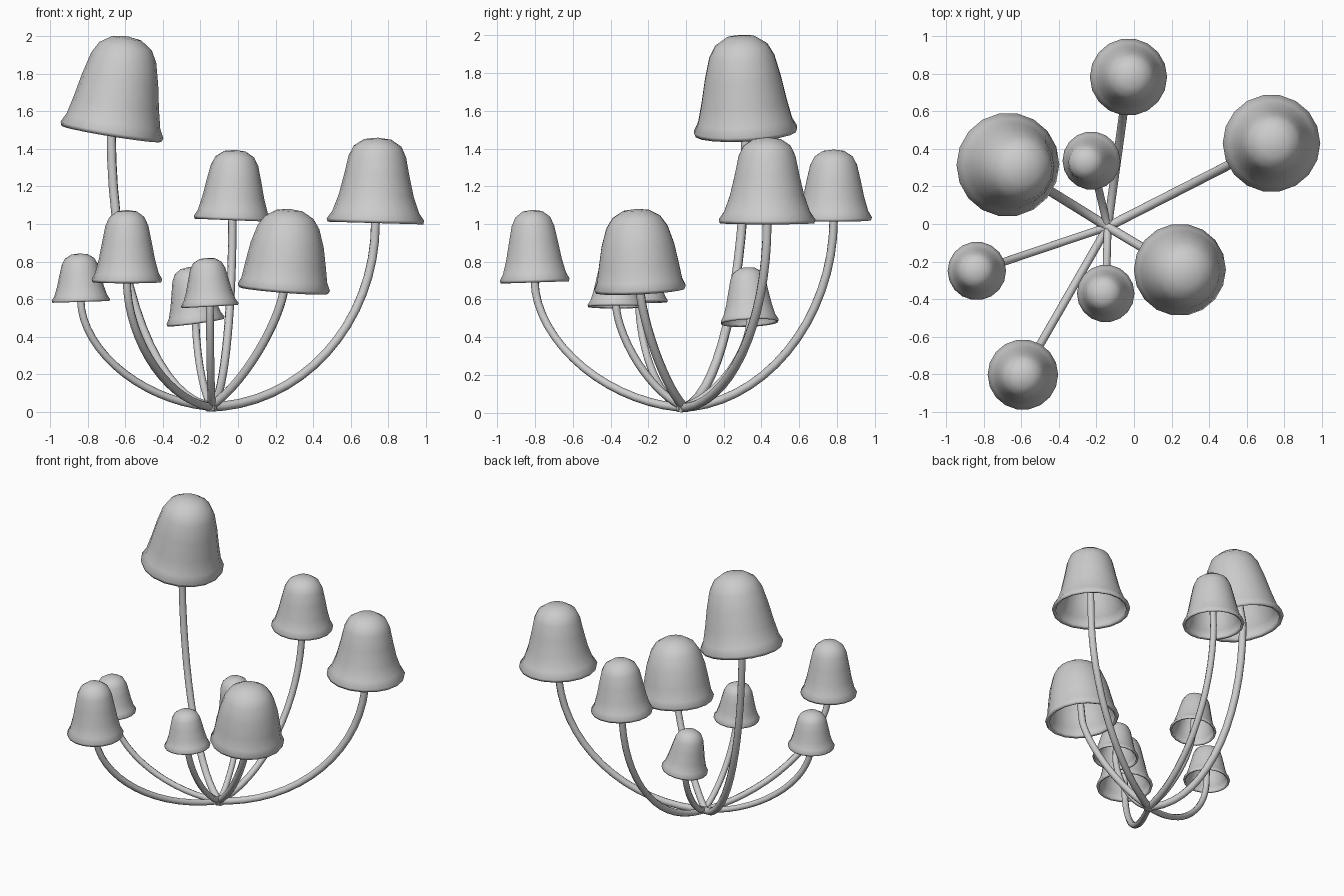
import bpy, bmesh, math
from mathutils import Vector

if "Cube" in bpy.data.objects:
    bpy.data.objects.remove(bpy.data.objects["Cube"])

# Bell outline as (radius, height), from the crown to the rolled lip
BELL = [(0, 1), (.28, .98), (.49, .9), (.59, .78), (.67, .56), (.77, .32), (.89, .13), (1, .04), (.98, 0)]


def finish(ob):
    bpy.context.collection.objects.link(ob)
    bpy.ops.object.select_all(action='DESELECT')
    ob.select_set(True)
    bpy.context.view_layer.objects.active = ob
    if ob.type == 'CURVE':
        bpy.ops.object.convert(target='MESH')
    bpy.ops.object.shade_smooth()


def make_cap(name, rim, axis, radius, fullness):
    # Hollow bell: outer outline, then the same outline inset for the inside
    outer = [(r + .14 * fullness * math.sin(math.pi * h) * (r > 0), h) for r, h in BELL]
    inner = [(max(r - .08, 0), h * .9 + .02) for r, h in reversed(outer)]
    turn = Vector((0, 0, 1)).rotation_difference(axis)
    bm = bmesh.new()
    verts = [bm.verts.new((r * radius, 0, h * axis.length)) for r, h in outer + inner]
    edges = [bm.edges.new(p) for p in zip(verts, verts[1:])]
    bmesh.ops.spin(bm, geom=verts + edges, cent=(0, 0, 0), axis=(0, 0, 1),
                   angle=2 * math.pi, steps=18)
    bmesh.ops.remove_doubles(bm, verts=bm.verts, dist=1e-4)
    bmesh.ops.recalc_face_normals(bm, faces=bm.faces)
    for v in bm.verts:
        v.co = turn @ v.co + rim
    me = bpy.data.meshes.new(name)
    bm.to_mesh(me)
    bm.free()
    finish(bpy.data.objects.new(name, me))


def make_stem(name, base, rim, axis, radius, power):
    # Tube along a quarter superellipse: flat at the root, upright at the cap
    path, steps = [], 16
    for i in range(steps + 1):
        a = math.pi / 2 * i / steps
        out = math.sin(a) ** (2 / power)
        up = 1 - math.cos(a) ** (2 / power)
        p = base.lerp(rim, out)
        p.z = base.z + (rim.z - base.z) * up
        path.append(p)
    path.append(rim + axis * .92)  # carried up inside the cap
    cu = bpy.data.curves.new(name, 'CURVE')
    cu.dimensions = '3D'
    cu.bevel_depth = radius
    cu.bevel_resolution = 2
    cu.use_fill_caps = True
    sp = cu.splines.new('POLY')
    sp.points.add(len(path) - 1)
    for p, co in zip(sp.points, path):
        p.co = (*co, 1)
    finish(bpy.data.objects.new(name, cu))


# name, rim centre, cap axis, rim radius, fullness of the cap, stem curve power
MUSHROOMS = [
    ("tall", (-.675, .317, 1.48), (.085, -.027, .52), .275, .55, 2),
    ("right", (.732, .43, 1.005), (.013, 0, .455), .26, 0, 2),
    ("back", (-.03, .783, 1.02), (.015, 0, .375), .205, .3, 1.95),
    ("front_right", (.243, -.243, .645), (.034, -.022, .435), .242, 1, 1.35),
    ("front_left", (-.592, -.802, .69), (0, -.013, .385), .187, .25, 1.8),
    ("left", (-.837, -.25, .585), (-.008, 0, .258), .155, .3, 1.8),
    ("small_back", (-.225, .338, .475), (-.04, -.013, .295), .155, .2, 1.6),
    ("small_front", (-.15, -.37, .56), (-.015, 0, .26), .153, .25, 1.5),
]
ROOT = Vector((-.14, -.015, .025))

for name, rim, axis, radius, fullness, power in MUSHROOMS:
    rim, axis = Vector(rim), Vector(axis)
    # Each stem starts a little past the shared root so they cross there
    away = rim - ROOT
    away.z = 0
    base = ROOT - away.normalized() * .03
    make_cap(name + "_cap", rim, axis, radius, fullness)
    make_stem(name + "_stem", base, rim, axis, .015 + .037 * radius, power)
